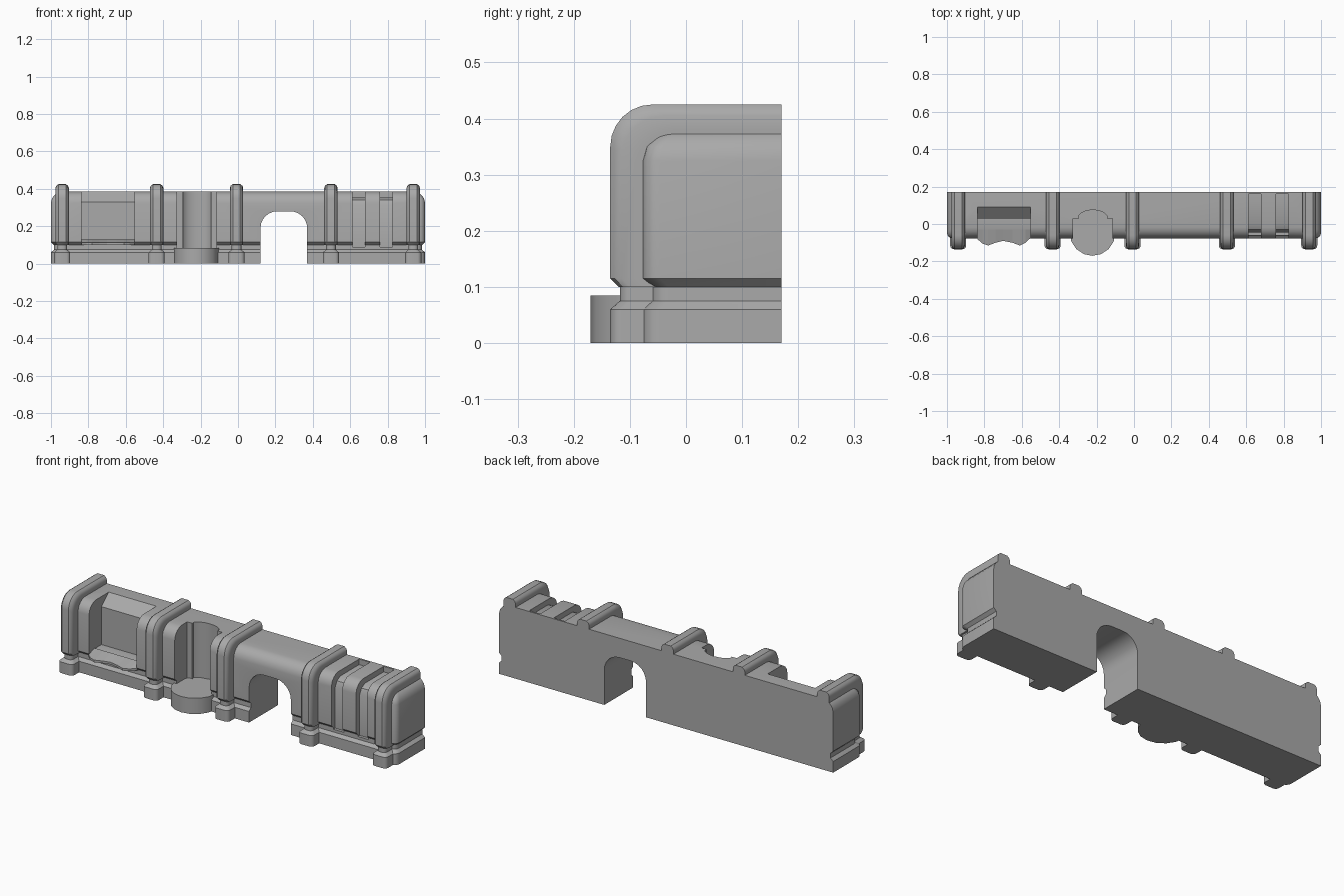
import bpy, bmesh, math
from mathutils import Vector

if "Cube" in bpy.data.objects:
    bpy.data.objects.remove(bpy.data.objects["Cube"])

stone = bpy.data.materials.new("plain_grey")
stone.diffuse_color = (0.40, 0.40, 0.40, 1)
stone.use_nodes = True
stone.node_tree.nodes["Principled BSDF"].inputs["Base Color"].default_value = stone.diffuse_color


def loft(name, rings):
    """Closed solid through a list of equal-length rings."""
    bm = bmesh.new()
    loops = [[bm.verts.new(p) for p in r] for r in rings]
    n = len(loops[0])
    for a, b in zip(loops, loops[1:]):
        for i in range(n):
            j = (i + 1) % n
            bm.faces.new((a[i], a[j], b[j], b[i]))
    bm.faces.new(loops[0])
    bm.faces.new(loops[-1])
    bmesh.ops.recalc_face_normals(bm, faces=bm.faces[:])
    me = bpy.data.meshes.new(name)
    bm.to_mesh(me)
    bm.free()
    ob = bpy.data.objects.new(name, me)
    bpy.context.collection.objects.link(ob)
    me.materials.append(stone)
    return ob


def extrude_x(name, yz, x0, x1):
    return loft(name, [[(x, y, z) for y, z in yz] for x in (x0, x1)])


def extrude_z(name, xy, z0, z1):
    return loft(name, [[(x, y, z) for x, y in xy] for z in (z0, z1)])


def plan(x0, x1, y0, r, i):
    """Plan outline inset by i, front corners rounded, straight back edge."""
    x0, x1, y0 = x0 + i, x1 - i, y0 + i
    pts = [(x0, 0.17)]
    for cx, a0 in ((x0 + r, 180), (x1 - r, 270)):
        for k in range(5):
            a = math.radians(a0 + k * 22.5)
            pts.append((cx + r * math.cos(a), y0 + r + r * math.sin(a)))
    return pts + [(x1, 0.17)]


def tower(name, x0, x1, y0, r, levels):
    return loft(name, [[(x, y, z) for x, y in plan(x0, x1, y0, r, i)] for z, i in levels])


def smooth(ob):
    bpy.ops.object.select_all(action='DESELECT')
    ob.select_set(True)
    bpy.context.view_layer.objects.active = ob
    bpy.ops.object.shade_smooth_by_angle(angle=math.radians(32))


def cut(ob, cutter):
    m = ob.modifiers.new("cut", 'BOOLEAN')
    m.operation = 'DIFFERENCE'
    m.solver = 'EXACT'
    m.object = cutter
    bpy.context.view_layer.objects.active = ob
    bpy.ops.object.modifier_apply(modifier=m.name)
    bpy.data.objects.remove(cutter)


# main wall: plinth, groove, wall with rounded top
wall = tower("wall_body", -1, 1, -0.077, 0.03, [
    (0, 0), (0.06, 0), (0.075, 0.016), (0.1, 0.016), (0.115, 0), (0.325, 0),
    (0.35, 0.006), (0.368, 0.02), (0.38, 0.038), (0.385, 0.06)])

# arched doorway
arch = [(0.12, -0.1), (0.37, -0.1)]
for cx, a0 in ((0.28, 0), (0.21, 90)):
    for k in range(7):
        a = math.radians(a0 + k * 15)
        arch.append((cx + 0.09 * math.cos(a), 0.19 + 0.09 * math.sin(a)))
cut(wall, loft("arch_cutter", [[(x, y, z) for x, z in arch] for y in (-0.4, 0.4)]))

# left window recess with sloped head and sill
cut(wall, extrude_x("window_cutter", [
    (0.03, 0.125), (0.03, 0.33), (0.1, 0.392), (0.1, 0.5), (-0.3, 0.5),
    (-0.3, 0.107), (-0.085, 0.107), (-0.035, 0.125)], -0.838, -0.553))

# round statue niche, open at the top
niche = [(-0.115, -0.4), (-0.115, 0.03), (-0.145, 0.03)]
for k in range(1, 10):
    a = math.radians(180 * k / 10)
    niche.append((-0.22 + 0.08 * math.cos(a), 0.03 + 0.045 * math.sin(a)))
niche += [(-0.295, 0.03), (-0.325, 0.03), (-0.325, -0.4)]
cut(wall, extrude_z("niche_cutter", niche, 0.08, 0.6))

# two vertical slots running over the top
for x in (0.613, 0.76):
    cut(wall, extrude_x("slot_cutter", [
        (-0.3, 0.09), (-0.045, 0.09), (-0.045, 0.31), (-0.03, 0.34), (0, 0.355),
        (0.16, 0.355), (0.16, 0.5), (-0.3, 0.5)], x, x + 0.065))
smooth(wall)

# round pedestal under the niche
disc = [(-0.222 + 0.122 * math.cos(k * math.pi / 8), -0.048 + 0.122 * math.sin(k * math.pi / 8))
        for k in range(16)]
smooth(extrude_z("niche_pedestal", disc, 0, 0.085))

# scalloped window sill
front = [(-0.838, -0.08), (-0.81, -0.105), (-0.78, -0.115), (-0.74, -0.1), (-0.7, -0.09),
         (-0.65, -0.1), (-0.61, -0.115), (-0.58, -0.1), (-0.553, -0.075)]
sill = [[(x, -0.03, 0.1) for x, y in front], [(x, y, 0.1) for x, y in front],
        [(x, y, 0.112) for x, y in front], [(x, -0.03, 0.129) for x, y in front]]
loft("window_sill", [[r[k] for r in sill] for k in range(len(front))])


def rib_section(x, i):
    """Side profile of a rib inset by i."""
    y0, zt, r = -0.135 + i, 0.425 - i, 0.075
    pts = [(0.17, 0.1), (y0 + 0.015, 0.1), (y0, 0.115)]
    for k in range(7):
        a = math.radians(180 - 15 * k)
        pts.append((y0 + r + r * math.cos(a), zt - r + r * math.sin(a)))
    return [(x, y, z) for y, z in pts + [(0.17, zt)]]


# rounded ribs, each with a foot
for n, cx in enumerate((-0.94, -0.435, -0.008, 0.497, 0.937)):
    smooth(loft(f"rib_{n + 1}", [rib_section(cx + dx, i) for dx, i in (
        (-0.036, 0.045), (-0.036, 0.02), (-0.031, 0.008), (-0.02, 0),
        (0.02, 0), (0.031, 0.008), (0.036, 0.02), (0.036, 0.045))]))
    smooth(tower(f"rib_foot_{n + 1}", cx - 0.043, cx + 0.043, -0.135, 0.02, [
        (0, 0), (0.06, 0), (0.075, 0.017), (0.105, 0.017)]))
